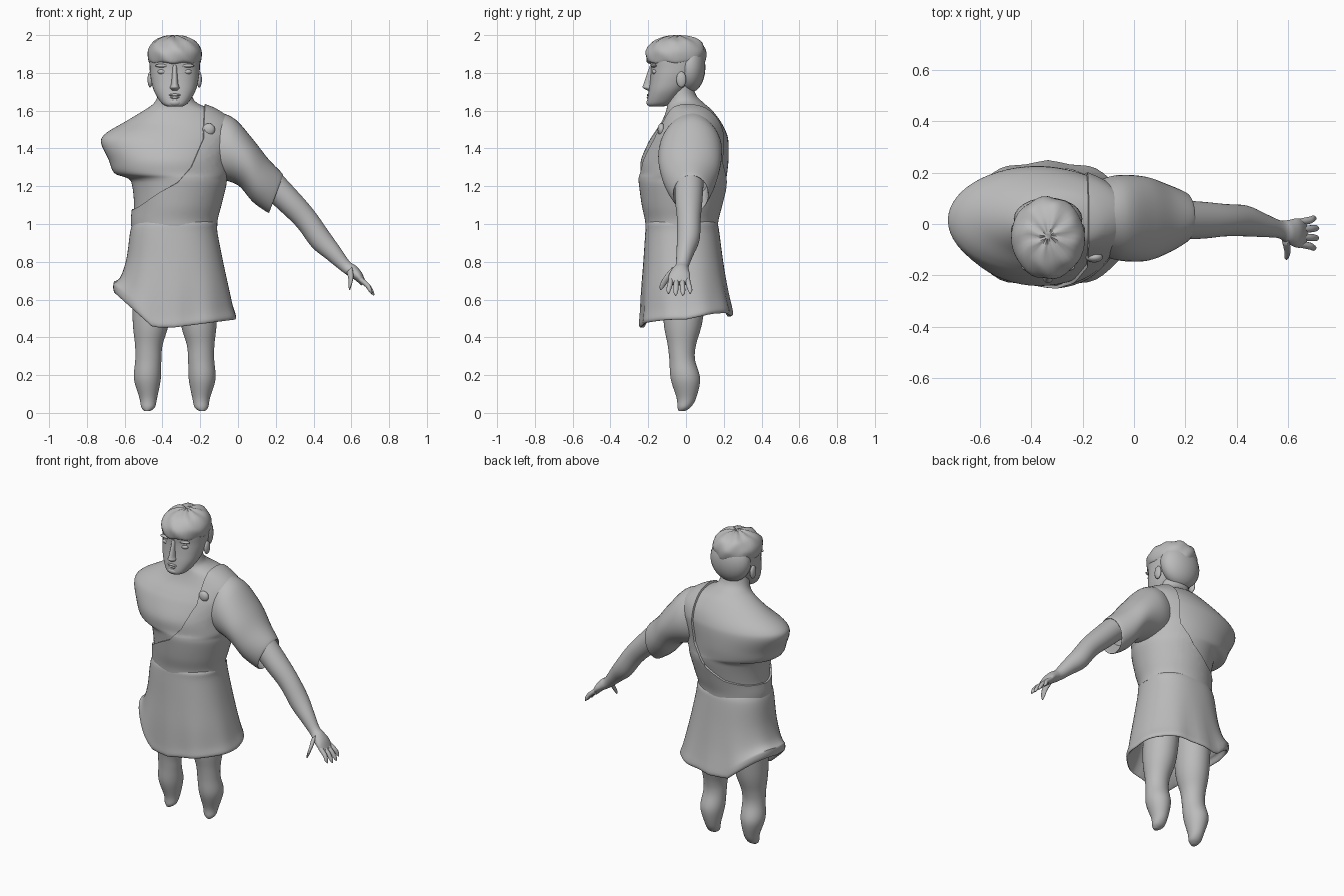
import bpy, bmesh, math
from mathutils import Vector

cube = bpy.data.objects.get("Cube")
if cube:
    bpy.data.objects.remove(cube, do_unlink=True)

MID = -0.335  # body centre line
X, Y, Z = Vector((1, 0, 0)), Vector((0, 1, 0)), Vector((0, 0, 1))

stone = bpy.data.materials.new("grey_stone")
stone.use_nodes = True
stone.diffuse_color = (0.5, 0.5, 0.5, 1)
stone.node_tree.nodes["Principled BSDF"].inputs["Base Color"].default_value = (0.5, 0.5, 0.5, 1)


def finish(name, bm, thickness=0):
    mesh = bpy.data.meshes.new(name)
    bm.to_mesh(mesh)
    bm.free()
    mesh.materials.append(stone)
    obj = bpy.data.objects.new(name, mesh)
    bpy.context.collection.objects.link(obj)
    bpy.ops.object.select_all(action='DESELECT')
    obj.select_set(True)
    bpy.context.view_layer.objects.active = obj
    if thickness:
        mod = obj.modifiers.new("cloth", 'SOLIDIFY')
        mod.thickness = thickness
        mod.offset = 1
        bpy.ops.object.modifier_apply(modifier=mod.name)
    bpy.ops.object.shade_smooth_by_angle(angle=math.radians(50))
    return obj


def spline(rows, steps):
    """Smooth in-between rows (Catmull-Rom)."""
    rows = [Vector(r) for r in rows]
    out = []
    for i in range(len(rows) - 1):
        a, b, c, d = rows[max(i - 1, 0)], rows[i], rows[i + 1], rows[min(i + 2, len(rows) - 1)]
        for s in range(steps):
            t = s / steps
            out.append(b + (c - a) * (t / 2) + (a * 2 - b * 5 + c * 4 - d) * (t * t / 2)
                       + (b * 3 - a - c * 3 + d) * (t ** 3 / 2))
    return out + [rows[-1]]


def loft(rows, u=X, v=Y, power=2.0, segs=40, steps=5, warp=None):
    """Rows are centre x, y, z and the two half widths along u and v."""
    bm = bmesh.new()
    rings = []
    for x, y, z, ru, rv in spline(rows, steps):
        ring = []
        for k in range(segs):
            a = math.tau * k / segs
            c, s = math.cos(a), math.sin(a)
            c = math.copysign(abs(c) ** (2 / power), c)
            s = math.copysign(abs(s) ** (2 / power), s)
            p = Vector((x, y, z)) + u * (max(ru, .002) * c) + v * (max(rv, .002) * s)
            ring.append(bm.verts.new(warp(p) if warp else p))
        rings.append(ring)
    for lo, hi in zip(rings, rings[1:]):
        for k in range(segs):
            n = (k + 1) % segs
            bm.faces.new((lo[k], lo[n], hi[n], hi[k]))
    bm.faces.new(rings[0])
    bm.faces.new(rings[-1])
    bmesh.ops.recalc_face_normals(bm, faces=bm.faces)
    return bm


def extents(table):
    """Height, left, right, front, back -> loft rows."""
    return [((l + r) / 2, (f + b) / 2, z, (r - l) / 2, (b - f) / 2) for z, l, r, f, b in table]


def ball(name, centre, size):
    bm = bmesh.new()
    bmesh.ops.create_uvsphere(bm, u_segments=24, v_segments=14, radius=1)
    for vert in bm.verts:
        vert.co = Vector([c + s * p for c, s, p in zip(centre, size, vert.co)])
    finish(name, bm)


# Torso with neck and the broken right shoulder
torso_rows = extents([
    (.95, -.55, -.12, -.2, .155), (1.02, -.555, -.12, -.205, .16), (1.1, -.55, -.1, -.222, .18),
    (1.2, -.56, -.075, -.236, .205), (1.24, -.58, -.07, -.24, .213), (1.27, -.655, -.06, -.24, .218),
    (1.34, -.685, -.06, -.238, .225), (1.43, -.725, -.03, -.2, .225), (1.48, -.7, -.02, -.17, .215),
    (1.54, -.6, -.04, -.13, .185), (1.6, -.5, -.12, -.105, .14), (1.64, -.445, -.215, -.1, .095),
    (1.69, -.425, -.245, -.1, .05), (1.8, -.42, -.25, -.09, .03)])
finish("torso", loft(torso_rows, segs=56))

# Tunic: a cloth layer over the torso, cut along a slanting neckline
FRONT = [(-.7, .99), (-.52, 1.09), (-.41, 1.17), (-.32, 1.22), (-.25, 1.3), (-.185, 1.45), (-.175, 1.75)]
BACK = [(-.7, 1.04), (-.5, 1.09), (-.4, 1.12), (-.28, 1.2), (-.2, 1.32), (-.185, 1.45), (-.175, 1.75)]


def neckline(x, line):
    for (xa, za), (xb, zb) in zip(line, line[1:]):
        if xa <= x <= xb:
            return za + (zb - za) * (x - xa) / (xb - xa)
    return 9 if x > line[-1][0] else 0


tunic = loft(torso_rows, segs=56)


def cut(point, normal, side=0):
    faces = [f for f in tunic.faces if side * f.calc_center_median().y >= 0]
    geom = faces + list({e for f in faces for e in f.edges}) + list({v for f in faces for v in f.verts})
    bmesh.ops.bisect_plane(tunic, geom=geom, plane_co=point, plane_no=normal)


cut((0, 0, 0), Y)
cut((0, 0, .99), Z)
for side, line in ((-1, FRONT), (1, BACK)):
    for (xa, za), (xb, zb) in zip(line, line[1:]):
        cut((xa, 0, za), Vector((za - zb, 0, xb - xa)).normalized(), side)


def bare(face):
    c = face.calc_center_median()
    return c.z < .99 or c.z > neckline(c.x, FRONT if c.y < 0 else BACK)


bmesh.ops.delete(tunic, geom=[f for f in tunic.faces if bare(f)], context='FACES')
finish("tunic", tunic, .012)


# Skirt, hollow underneath with an uneven hem
def hem(p):
    w = min(max((1 - p.z) / .5, 0), 1) ** 2
    rise = .9 * max(0, -.45 - p.x) + .13 * max(0, p.x - MID) + .25 * max(0, p.y)
    fold = .006 * math.sin(9 * math.atan2(p.y, p.x - MID))
    return p + Z * (rise * w) + Y * (fold * w)


finish("skirt", loft(extents([
    (1.02, -.545, -.125, -.2, .155), (1.0, -.558, -.112, -.212, .168), (.95, -.572, -.108, -.216, .177),
    (.8, -.59, -.08, -.225, .195), (.65, -.62, -.05, -.235, .215), (.52, -.655, -.025, -.24, .235),
    (.465, -.66, -.01, -.243, .243), (.46, -.645, -.025, -.228, .228), (.55, -.61, -.06, -.2, .2),
    (.75, -.55, -.12, -.17, .14)]), power=2.3, segs=56, warp=hem))

# Legs broken off above the feet
leg = [(-.45, 0, .78, .105, .12), (-.46, -.015, .5, .098, .105), (-.472, -.022, .36, .073, .075),
       (-.475, -.02, .28, .069, .068), (-.48, -.003, .18, .071, .078), (-.475, .002, .08, .047, .052),
       (-.476, -.01, .03, .036, .035), (-.48, -.022, .01, .015, .016)]
finish("right_leg", loft(leg))
finish("left_leg", loft([(2 * MID - r[0],) + r[1:] for r in leg]))

# Sleeve, open at the cuff
finish("sleeve", loft([
    (-.16, .03, 1.44, .13, .165), (-.07, .025, 1.4, .165, .163), (.04, .02, 1.325, .165, .125),
    (.12, .02, 1.23, .138, .12), (.195, .025, 1.165, .1, .11), (.19, .025, 1.168, .09, .1),
    (.12, .02, 1.23, .095, .09)], u=Y, v=Vector((.35, 0, .94))))

# Left arm and hand
ACROSS = Vector((.71, 0, .7))
finish("left_arm", loft([
    (.05, .02, 1.34, .08, .08), (.25, .015, 1.14, .073, .07), (.355, .015, 1.03, .063, .063),
    (.435, .012, .92, .06, .061), (.505, -.005, .845, .046, .047), (.565, -.02, .78, .035, .034),
    (.6, -.03, .755, .045, .034), (.635, -.035, .725, .057, .027), (.665, -.037, .685, .053, .015)],
    u=Y, v=ACROSS))
for i, name in enumerate(("index", "middle", "ring", "little")):
    y = -.079 + .029 * i
    spread = (i - 1.5) * .009
    end = .01 if i in (0, 3) else 0
    finish(name + "_finger", loft([
        (.645, y, .71, .013, .013), (.685, y + spread / 2, .675, .014, .013),
        (.71 - end, y + spread, .64 + end, .012, .01), (.72 - end, y + spread, .622 + end, .003, .003)],
        u=Y, v=ACROSS, segs=12))
finish("thumb", loft([
    (.59, -.06, .76, .02, .02), (.598, -.1, .715, .018, .018), (.595, -.125, .675, .014, .013),
    (.592, -.133, .652, .004, .004)], u=Y, v=ACROSS, segs=16))

# Head
head = [(1.622, .04, -.195, -.12), (1.64, .07, -.205, -.07), (1.7, .108, -.198, -.01),
        (1.76, .125, -.19, .04), (1.82, .132, -.186, .075), (1.9, .13, -.186, .085),
        (1.96, .09, -.13, .05), (1.98, .03, -.08, .0)]
finish("head", loft(extents([(z, MID - w, MID + w, f, b) for z, w, f, b in head]), power=2.3))


# Hair: rounded cap with shallow waves, and a fuller nape
def waves(p):
    a = math.atan2(p.y + .05, p.x - MID)
    return p + Z * (.004 * math.sin(8 * a + 40 * p.z)) + Y * (.004 * math.sin(60 * p.x + 45 * p.z))


cap = [(1.85, .12, -.185, .08), (1.862, .138, -.208, .098), (1.915, .142, -.211, .105),
       (1.965, .112, -.17, .08), (1.99, .06, -.11, .025), (1.996, .012, -.06, -.035)]
finish("hair", loft(extents([(z, MID - w, MID + w, f, b) for z, w, f, b in cap]), warp=waves))
ball("nape_hair", (MID, .02, 1.83), (.134, .083, .135))

# Face
finish("nose", loft([
    (MID, -.175, 1.84, .012, .016), (MID, -.185, 1.79, .014, .023), (MID, -.192, 1.74, .019, .033),
    (MID, -.194, 1.722, .025, .035), (MID, -.188, 1.708, .017, .018)], segs=20))
for side, s in (("right", -1), ("left", 1)):
    ball(side + "_eye", (MID + s * .065, -.164, 1.806), (.025, .016, .014))
    ball(side + "_brow", (MID + s * .062, -.168, 1.838), (.042, .017, .01))
    ball(side + "_ear", (MID + s * .13, -.025, 1.765), (.014, .026, .042))
ball("upper_lip", (MID, -.197, 1.683), (.032, .011, .007))
ball("lower_lip", (MID, -.197, 1.67), (.026, .011, .007))
ball("chin", (MID, -.188, 1.643), (.036, .022, .02))

# Shoulder brooch
ball("brooch", (-.155, -.13, 1.5), (.033, .02, .033))
